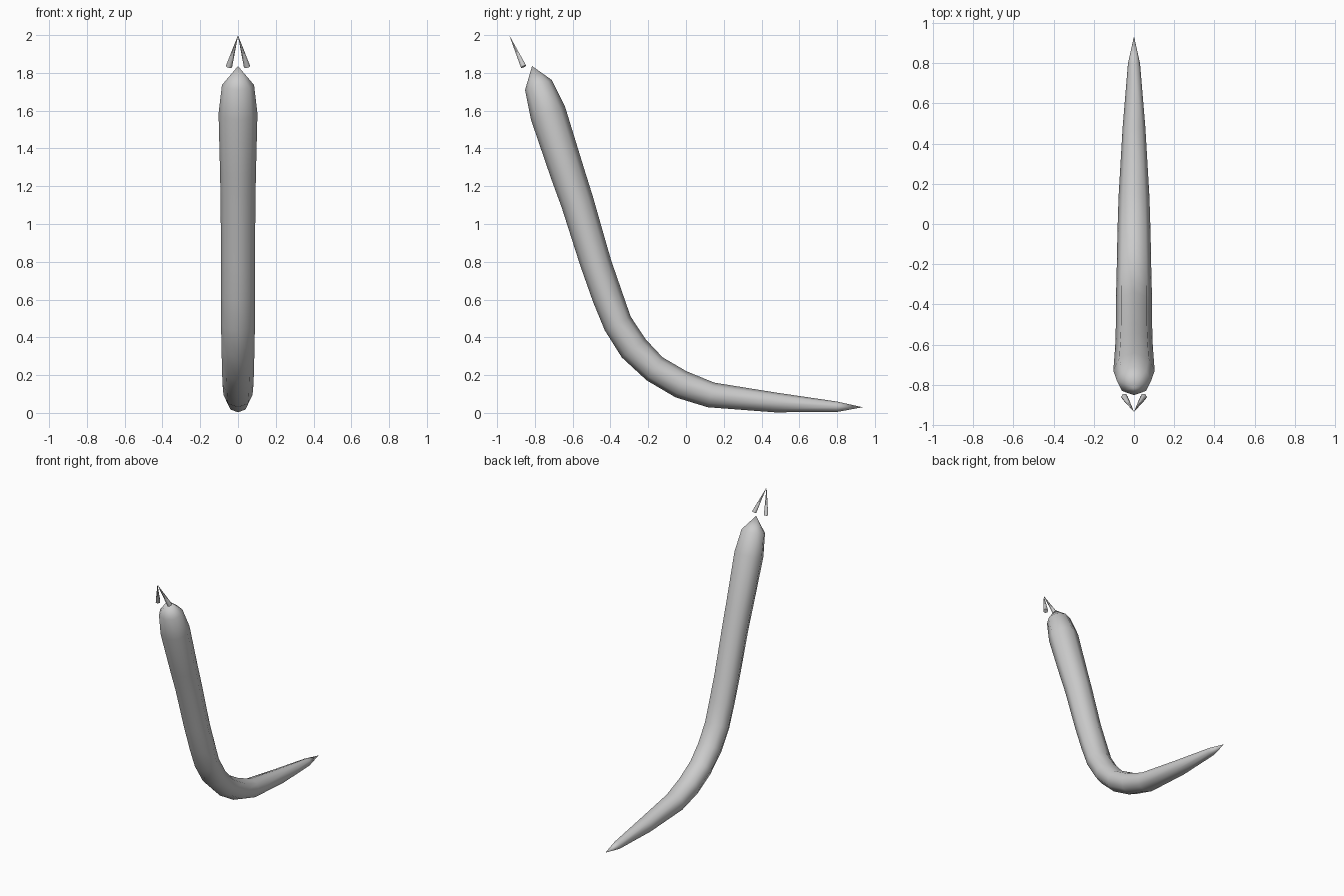
import bpy, bmesh, math
from mathutils import Vector

if "Cube" in bpy.data.objects:
    bpy.data.objects.remove(bpy.data.objects["Cube"])

SIDES = 8

# Body stations: lower (y, z), upper (y, z), half width in x
STATIONS = [
    ((.80, .005), (.80, .06), .03),
    ((.47, .003), (.48, .107), .057),
    ((.115, .03), (.15, .16), .077),
    ((-.055, .082), (.003, .22), .082),
    ((-.208, .172), (-.124, .294), .085),
    ((-.34, .294), (-.214, .39), .087),
    ((-.43, .437), (-.293, .51), .09),
    ((-.493, .59), (-.34, .645), .09),
    ((-.56, .78), (-.397, .81), .09),
    ((-.657, 1.084), (-.493, 1.145), .092),
    ((-.715, 1.243), (-.54, 1.295), .095),
    ((-.82, 1.55), (-.64, 1.62), .103),
    ((-.852, 1.71), (-.71, 1.762), .085),
]
TAIL_TIP = (0, .935, .03)
HEAD_TIP = (0, -.815, 1.836)


def finish(bm, name):
    bmesh.ops.recalc_face_normals(bm, faces=bm.faces)
    mesh = bpy.data.meshes.new(name)
    bm.to_mesh(mesh)
    bm.free()
    obj = bpy.data.objects.new(name, mesh)
    bpy.context.collection.objects.link(obj)
    for p in mesh.polygons:
        p.use_smooth = True
    return obj


# Curved tapering body, pointed at both ends
bm = bmesh.new()
rings = []
for low, up, half in STATIONS:
    a, b = Vector((0, *low)), Vector((0, *up))
    mid, rise = (a + b) / 2, (b - a) / 2
    ring = []
    for i in range(SIDES):
        t = math.tau * i / SIDES
        ring.append(bm.verts.new(mid + rise * math.cos(t) + Vector((half * math.sin(t), 0, 0))))
    rings.append(ring)
for r, s in zip(rings, rings[1:]):
    for i in range(SIDES):
        j = (i + 1) % SIDES
        bm.faces.new((r[i], r[j], s[j], s[i]))
for ring, tip in ((rings[0], TAIL_TIP), (rings[-1], HEAD_TIP)):
    v = bm.verts.new(tip)
    for i in range(SIDES):
        bm.faces.new((ring[i], ring[(i + 1) % SIDES], v))
finish(bm, "body")

# Two thin spikes meeting at a point beyond the head
for side, name in ((-1, "left_spike"), (1, "right_spike")):
    base = Vector((side * .048, -.86, 1.833))
    tip = Vector((0, -.935, 1.998))
    axis = tip - base
    bm = bmesh.new()
    bmesh.ops.create_cone(bm, cap_ends=True, segments=6, radius1=.017,
                          radius2=0.0005, depth=axis.length)
    spike = finish(bm, name)
    spike.location = (base + tip) / 2
    spike.rotation_euler = axis.to_track_quat('Z', 'Y').to_euler()
    spike.select_set(True)
    bpy.context.view_layer.objects.active = spike
    bpy.ops.object.shade_smooth_by_angle(angle=math.radians(65))
    spike.select_set(False)
